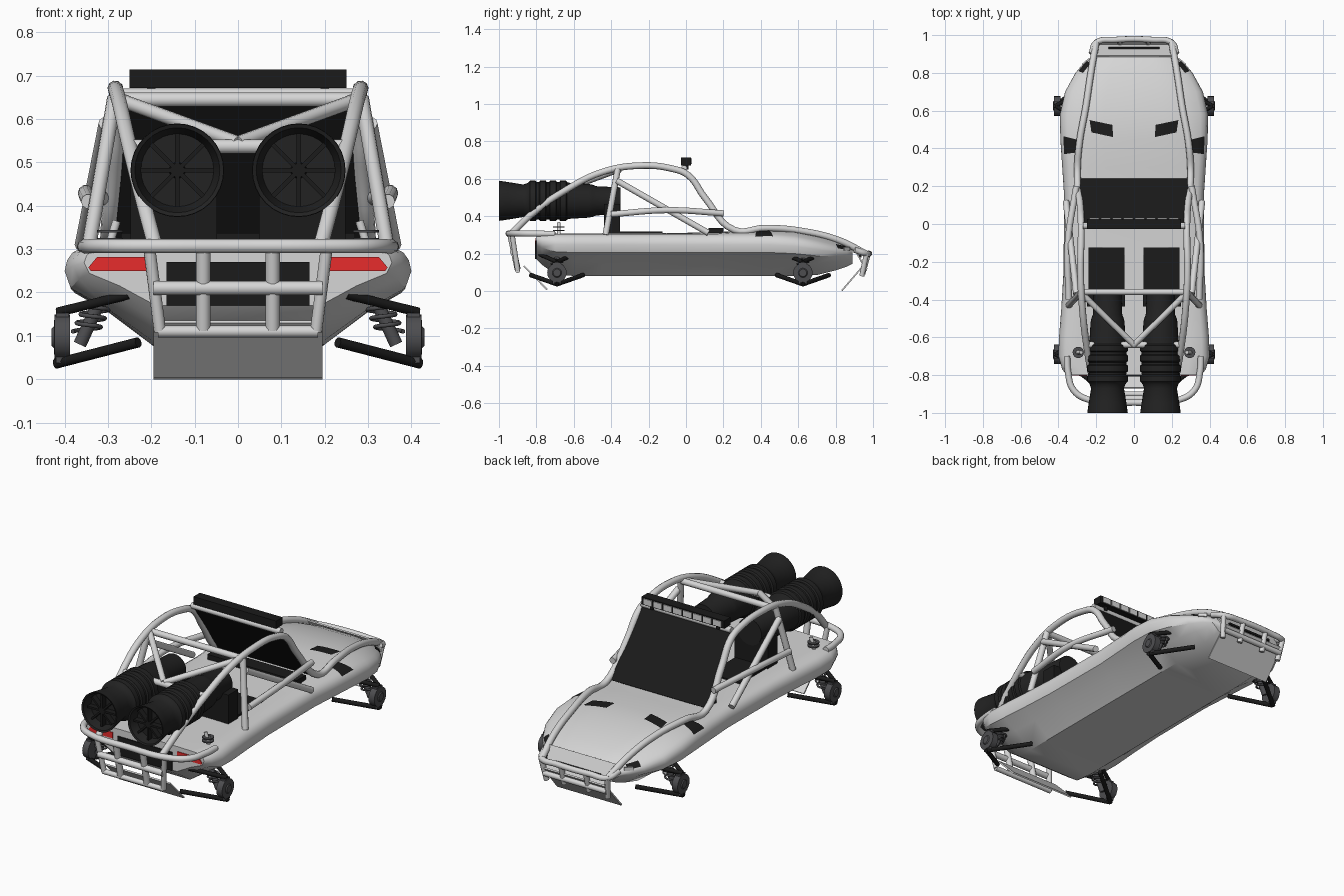
import bpy, bmesh, math
from mathutils import Vector, Matrix
from mathutils.bvhtree import BVHTree

if "Cube" in bpy.data.objects:
    bpy.data.objects.remove(bpy.data.objects["Cube"])


def material(name, r, g, b):
    m = bpy.data.materials.new(name)
    m.use_nodes = True
    m.diffuse_color = (r, g, b, 1)
    m.node_tree.nodes["Principled BSDF"].inputs["Base Color"].default_value = (r, g, b, 1)
    return m


BODY = material("light grey paint", .67, .67, .67)
BLACK = material("black", .011, .011, .011)
ENGINE = material("engine black", .016, .016, .016)
HUB = material("dark grey metal", .075, .075, .08)
RED = material("red lamp", .8, .025, .025)
WHITE = material("lamp white", .7, .7, .7)


def finish(name, bm, mat, smooth=None):
    bmesh.ops.recalc_face_normals(bm, faces=bm.faces)
    me = bpy.data.meshes.new(name)
    bm.to_mesh(me)
    bm.free()
    ob = bpy.data.objects.new(name, me)
    bpy.context.collection.objects.link(ob)
    me.materials.append(mat)
    if smooth:
        bpy.ops.object.select_all(action='DESELECT')
        ob.select_set(True)
        bpy.context.view_layer.objects.active = ob
        bpy.ops.object.shade_smooth_by_angle(angle=math.radians(smooth))


def sides(pts, mirror):
    """The point list, plus its mirror image in x when asked for."""
    out = [[Vector(p) for p in pts]]
    if mirror:
        out.append([Vector((-p[0], p[1], p[2])) for p in pts])
    return out


def tube(name, pts, r=.017, mat=BODY, mirror=False):
    cu = bpy.data.curves.new(name, 'CURVE')
    cu.dimensions = '3D'
    cu.bevel_depth, cu.bevel_resolution = r, 3
    cu.resolution_u, cu.use_fill_caps = (6 if len(pts) > 2 else 1), True
    for path in sides(pts, mirror):
        sp = cu.splines.new('BEZIER')
        sp.bezier_points.add(len(path) - 1)
        for bp, p in zip(sp.bezier_points, path):
            bp.co = p
            bp.handle_left_type = bp.handle_right_type = 'AUTO'
    tmp = bpy.data.objects.new(name, cu)
    bpy.context.collection.objects.link(tmp)
    bm = bmesh.new()
    bm.from_mesh(tmp.evaluated_get(bpy.context.evaluated_depsgraph_get()).to_mesh())
    bpy.data.objects.remove(tmp)
    finish(name, bm, mat, 40)


def boxes(name, spots, size, mat, mirror=False, rot=None):
    bm = bmesh.new()
    for path in sides(spots, mirror):
        for c in path:
            m = Matrix.Translation(c) @ (rot or Matrix()) @ Matrix.Diagonal((*size, 1))
            bmesh.ops.create_cube(bm, size=1, matrix=m)
    finish(name, bm, mat)


def plate(name, quad, mat, mirror=False, thick=.008):
    bm = bmesh.new()
    for k, path in enumerate(sides(quad, mirror)):
        f = bm.faces.new([bm.verts.new(p) for p in (reversed(path) if k else path)])
        f.normal_update()
        n = f.normal * thick
        top = bmesh.ops.extrude_face_region(bm, geom=[f])["geom"]
        bmesh.ops.translate(bm, vec=n, verts=[v for v in top if isinstance(v, bmesh.types.BMVert)])
    finish(name, bm, mat)


def lathe(name, profile, centre, axis, mat, mirror=False, seg=32):
    """Spin (distance along axis, radius) pairs; axis is 'X', 'Y' or 'Z'."""
    turn = {'X': Matrix.Rotation(math.pi / 2, 4, 'Y'),
            'Y': Matrix.Rotation(-math.pi / 2, 4, 'X'), 'Z': Matrix()}[axis]
    bm = bmesh.new()
    for k, path in enumerate(sides([centre], mirror)):
        m = Matrix.Translation(path[0]) @ Matrix.Diagonal((-1 if k else 1, 1, 1, 1)) @ turn
        vs = [bm.verts.new(m @ Vector((r, 0, d))) for d, r in profile]
        es = [bm.edges.new(e) for e in zip(vs, vs[1:])]
        bmesh.ops.spin(bm, geom=vs + es, cent=path[0], axis=(m.to_3x3() @ Vector((0, 0, 1))).normalized(),
                       angle=math.tau, steps=seg, use_duplicate=False)
    bmesh.ops.remove_doubles(bm, verts=bm.verts, dist=1e-5)
    finish(name, bm, mat, 35)


# Hull: lofted sections of (y, half width, floor half width, floor z, shoulder z, crown z)
stations = [(-.80, .355, .19, .17, .30, .31), (-.77, .38, .2, .14, .30, .31), (-.7, .40, .2, .09, .3, .31),
            (-.6, .397, .2, .08, .3, .31), (-.45, .385, .2, .08, .3, .31), (-.25, .373, .2, .08, .3, .31),
            (.15, .37, .2, .08, .3, .315), (.3, .38, .2, .08, .3, .325), (.45, .39, .2, .08, .3, .333),
            (.58, .392, .2, .08, .29, .328), (.7, .365, .2, .085, .265, .305), (.8, .31, .19, .11, .24, .28),
            (.86, .26, .18, .13, .225, .255), (.89, .22, .17, .145, .21, .24)]
bm = bmesh.new()
rings = []
for y, w, wb, zb, zs, zc in stations:
    h = zs - zb
    half = [(wb, zb), (wb * .45 + w * .53, zb + h * .35), (w * .965, zb + h * .57), (w, zb + h * .76),
            (w * .985, zb + h * .88), (w * .955, zb + h * .96), (w * .9, zs + .004),
            (w * .75, zs * .4 + zc * .6), (w * .4, zc - .002)]
    ring = half + [(-x, z) for x, z in reversed(half)]
    rings.append([bm.verts.new((x, y, z)) for x, z in ring])
for a, b in zip(rings, rings[1:]):
    for i in range(len(a)):
        j = (i + 1) % len(a)
        bm.faces.new((a[i], a[j], b[j], b[i]))
bm.faces.new(rings[0])
bm.faces.new(rings[-1])
bmesh.ops.recalc_face_normals(bm, faces=bm.faces)
skin = BVHTree.FromBMesh(bm)
finish("hull", bm, BODY, 37)


def decal(name, corners, mat, n=5):
    """A thin patch laid on the upper hull, mirrored."""
    bm = bmesh.new()
    a, b, c, d = [Vector((*p, 1)) for p in corners]
    for s in (1, -1):
        grid = []
        for i in range(n + 1):
            lo, hi = a.lerp(b, i / n), d.lerp(c, i / n)
            row = []
            for j in range(n + 1):
                p = lo.lerp(hi, j / n)
                hit = skin.ray_cast(p, Vector((0, 0, -1)))[0]
                row.append(bm.verts.new((s * p.x, p.y, (hit.z if hit else .2) + .004)))
            grid.append(row)
        for i in range(n):
            for j in range(n):
                bm.faces.new((grid[i][j], grid[i + 1][j], grid[i + 1][j + 1], grid[i][j + 1]))
    finish(name, bm, mat)


decal("hood_vents", [(.11, .46), (.225, .485), (.235, .55), (.115, .525)], BLACK)
decal("side_vents", [(.295, .38), (.37, .37), (.374, .465), (.295, .445)], BLACK)
decal("headlight_surrounds", [(.23, .85), (.27, .80), (.295, .81), (.25, .865)], BLACK)
plate("headlight_lenses", [(.235, .872, .215), (.235, .872, .235), (.27, .842, .235), (.27, .842, .217)], WHITE, True)

# Nose panel, skid plates and tail details
plate("nose_panel", [(-.2, .885, .246), (.2, .885, .246), (.19, .943, .14), (-.19, .943, .14)], BODY)
boxes("nose_slot", [(0, .932, .185)], (.27, .012, .012), BLACK)
plate("front_skid", [(-.19, .96, .155), (.19, .96, .155), (.195, .83, .004), (-.195, .83, .004)], BODY)
plate("rear_skid", [(-.195, -.87, .13), (.195, -.87, .13), (.195, -.745, .004), (-.195, -.745, .004)], BODY)
boxes("tail_grille", [(0, -.803, .22)], (.33, .008, .1), BLACK)
plate("tail_lamps", [(.195, -.801, .25), (.34, -.801, .25), (.345, -.801, .258), (.325, -.801, .282),
                     (.195, -.801, .282)], RED, True, .004)

# Roll cage
tube("main_hoops", [(.192, -.93, .31), (.22, -.82, .415), (.25, -.65, .535), (.273, -.45, .635), (.283, -.25, .67),
                    (.28, -.08, .655), (.28, .01, .62), (.285, .1, .5), (.3, .26, .325), (.29, .42, .336),
                    (.255, .62, .32), (.225, .82, .27), (.2, .96, .2)], .018, mirror=True)
tube("rear_struts", [(.285, -.365, .65), (.345, -.43, .3)], mirror=True)
tube("side_diagonals", [(.305, -.37, .59), (.36, .12, .31)], mirror=True)
tube("side_rails", [(.345, -.4, .41), (.35, -.1, .432), (.305, .2, .415)], mirror=True)
tube("roof_braces", [(.275, -.37, .645), (0, -.64, .545)], .016, mirror=True)
for n, x, y, z in [("roof_bar_front", .27, -.01, .655), ("roof_bar_rear", .275, -.36, .645),
                   ("engine_bar", .25, -.64, .537)]:
    tube(n, [(-x, y, z), (x, y, z)])

# Rear bumper
tube("rear_bumper_hoop", [(.355, -.7, .305), (.35, -.78, .306), (.32, -.88, .307), (.24, -.93, .307), (0, -.945, .307),
                          (-.24, -.93, .307), (-.32, -.88, .307), (-.35, -.78, .306), (-.355, -.7, .305)])
tube("rear_bumper_ends", [(.205, -.93, .305), (.18, -.9, .11)], .014, mirror=True)
tube("rear_bumper_uprights", [(.08, -.94, .305), (.08, -.9, .115)], .017, mirror=True)
tube("rear_bumper_mid", [(-.195, -.925, .21), (.195, -.925, .21)])
tube("rear_bumper_low", [(-.185, -.9, .11), (.185, -.9, .11)], .014)

# Front bumper
tube("front_bumper_top", [(-.225, .9, .22), (-.2, .96, .2), (-.1, .975, .2), (.1, .975, .2), (.2, .96, .2),
                          (.225, .9, .22)], .016)
tube("front_bumper_low", [(-.19, .955, .12), (.19, .955, .12)], .015)
tube("front_bumper_ends", [(.2, .965, .2), (.185, .94, .08)], .014, mirror=True)
tube("front_bumper_uprights", [(.075, .975, .2), (.075, .945, .09)], .014, mirror=True)

# Windscreen, dash and seats
plate("windscreen", [(-.295, .24, .33), (.295, .24, .33), (.265, 0, .645), (-.265, 0, .645)], BLACK)
boxes("dash", [(0, .16, .322)], (.54, .08, .03), BLACK)
boxes("seat_backs", [(.148, -.395, .385)], (.2, .085, .16), BLACK, True)
boxes("seat_bases", [(.145, -.24, .312)], (.19, .23, .01), BLACK, True)

# Roof light bar
boxes("light_bar", [(0, 0, .693)], (.5, .055, .042), BLACK)
boxes("light_bar_lenses", [(-.21 + i * .06, .029, .693) for i in range(8)], (.05, .006, .03), WHITE)
boxes("light_bar_mounts", [(.2, 0, .665)], (.02, .025, .03), BLACK, True)

# Jet engines: open nozzle, ribbed drum, tapering intake
profile = [(.05, 0), (.05, .084), (.004, .098), (0, .107), (.01, .106), (.05, .1), (.13, .087), (.15, .094)]
for i in range(4):
    d = .16 + i * .054
    profile += [(d, .1), (d + .006, .108), (d + .036, .108), (d + .042, .1)]
profile += [(.38, .096), (.48, .09), (.5, .086), (.52, .078), (.65, .072), (.65, 0)]
lathe("jet_engines", profile, (.14, -1, .482), 'Y', ENGINE, True)
lathe("nozzle_hubs", [(0, 0), (0, .016), (.04, .02)], (.14, -.98, .482), 'Y', BLACK, True)
for k in range(4):
    boxes("nozzle_vanes_%d" % k, [(.14, -.965, .482)], (.17, .03, .01), BLACK, True,
          Matrix.Rotation(k * math.pi / 4, 4, 'Y'))

# Suspension at all four corners
for end, y in (("front", .625), ("rear", -.69)):
    for n, dy in (("fore", .14), ("aft", -.14)):
        tube(end + "_lower_arm_" + n, [(.42, y, .036), (.23, y + dy, .085)], .012, BLACK, True)
        tube(end + "_upper_arm_" + n, [(.415, y, .155), (.25, y + dy * .65, .195)], .011, BLACK, True)
    boxes(end + "_uprights", [(.405, y, .095)], (.03, .045, .115), HUB, True)
    lathe(end + "_hubs", [(-.032, 0), (-.032, .052), (.003, .052), (.005, .025), (.01, .02), (.01, 0)],
          (.42, y, .097), 'X', HUB, True, 20)
    low, high = Vector((.365, y, .08)), Vector((.31, y, .2))
    tube(end + "_shocks", [low, high], .016, HUB, True)
    coil = []
    for i in range(25):
        p = low.lerp(high, .25 + .5 * i / 24)
        a = i * math.tau / 8
        coil.append((p.x + .03 * math.cos(a), p.y + .03 * math.sin(a), p.z))
    tube(end + "_springs", coil, .005, HUB, True)

# Rear deck spring towers
tube("deck_towers", [(.3, -.68, .3), (.28, -.68, .365)], .01, BODY, True)
for i, z in enumerate((.32, .338)):
    lathe("tower_collar_%d" % i, [(0, .012), (0, .03), (.006, .03), (.006, .012)], (.295, -.68, z), 'Z', HUB, True, 16)
